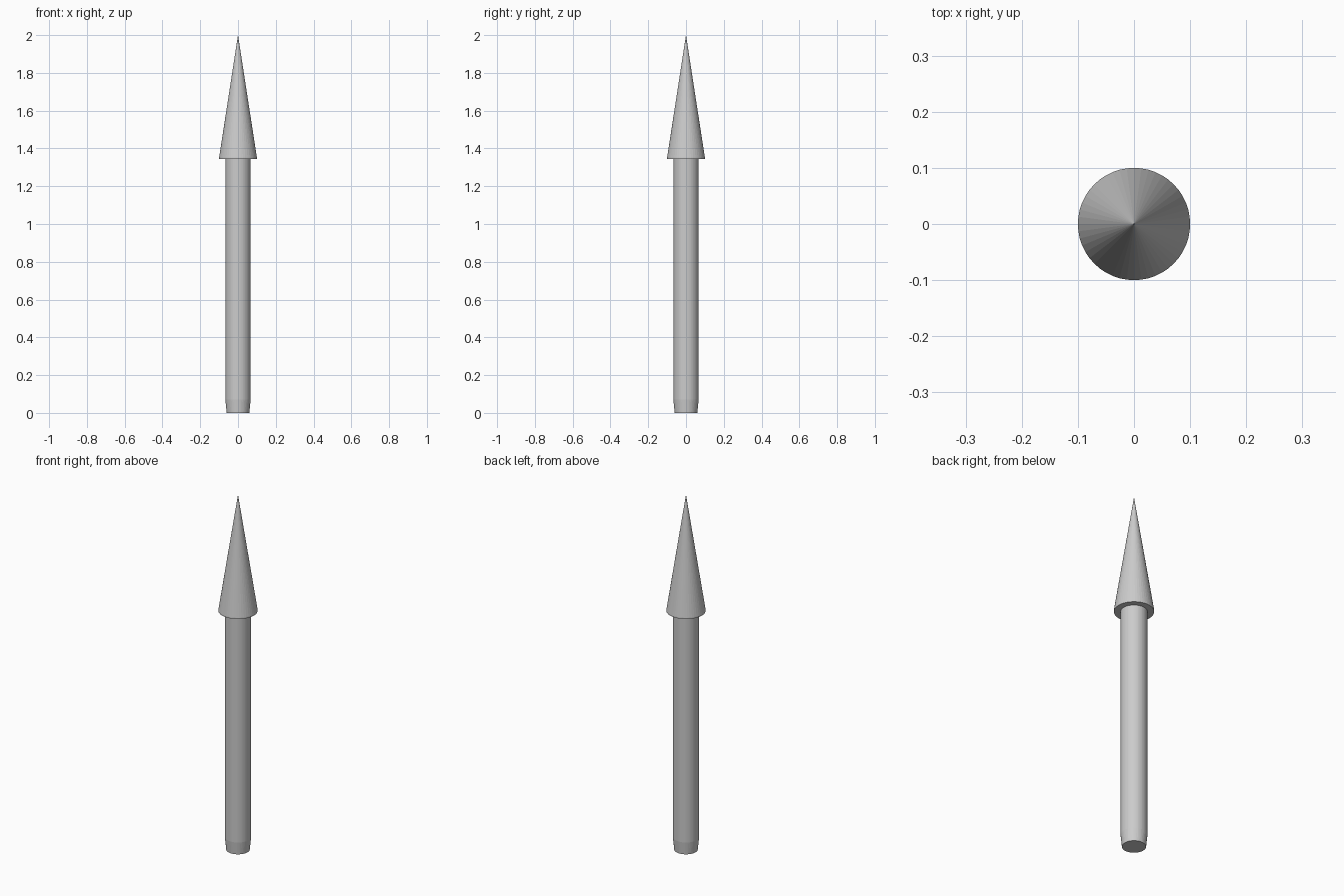
import bpy
import bmesh
from math import radians

SIDES = 48

cube = bpy.data.objects.get("Cube")
if cube:
    bpy.data.objects.remove(cube, do_unlink=True)

grey = bpy.data.materials.new("light_grey")
grey.use_nodes = True
colour = (0.6, 0.6, 0.6, 1)
grey.diffuse_color = colour
grey.node_tree.nodes["Principled BSDF"].inputs["Base Color"].default_value = colour


def turned_part(name, profile):
    """Spin a (radius, height) profile that starts and ends on the axis."""
    bm = bmesh.new()
    verts = [bm.verts.new((r, 0, z)) for r, z in profile]
    edges = [bm.edges.new(pair) for pair in zip(verts, verts[1:])]
    bmesh.ops.spin(bm, geom=verts + edges, cent=(0, 0, 0), axis=(0, 0, 1),
                   angle=radians(360), steps=SIDES, use_merge=True)
    bmesh.ops.remove_doubles(bm, verts=bm.verts, dist=1e-5)
    bmesh.ops.recalc_face_normals(bm, faces=bm.faces)
    mesh = bpy.data.meshes.new(name)
    bm.to_mesh(mesh)
    bm.free()
    mesh.materials.append(grey)
    obj = bpy.data.objects.new(name, mesh)
    bpy.context.collection.objects.link(obj)
    bpy.ops.object.select_all(action="DESELECT")
    obj.select_set(True)
    bpy.context.view_layer.objects.active = obj
    bpy.ops.object.shade_smooth_by_angle(angle=radians(5))


# Round shaft with a tapered foot
turned_part("shaft", [(0, 0), (0.06, 0), (0.067, 0.07), (0.067, 1.35), (0, 1.35)])

# Pointed head with a thin straight rim
turned_part("pointed_head", [(0, 1.345), (0.1, 1.345), (0.1, 1.352), (0, 2)])
